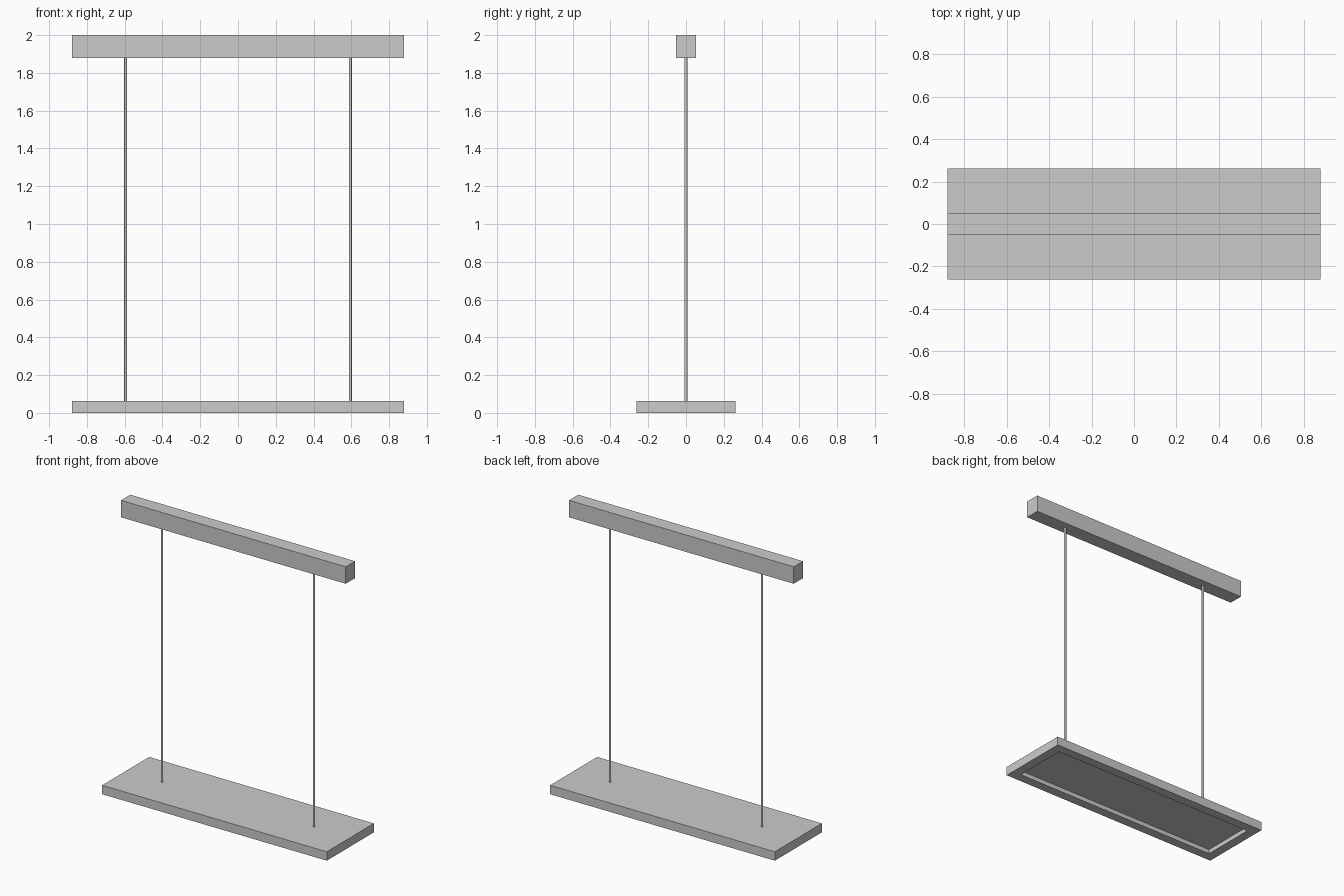
import bpy, bmesh

if "Cube" in bpy.data.objects:
    bpy.data.objects.remove(bpy.data.objects["Cube"])

metal = bpy.data.materials.new("light grey metal")
metal.diffuse_color = (0.6, 0.6, 0.6, 1)
metal.use_nodes = True
metal.node_tree.nodes["Principled BSDF"].inputs["Base Color"].default_value = metal.diffuse_color


def finish(name, bm):
    mesh = bpy.data.meshes.new(name)
    bm.normal_update()
    bm.to_mesh(mesh)
    bm.free()
    mesh.materials.append(metal)
    obj = bpy.data.objects.new(name, mesh)
    bpy.context.collection.objects.link(obj)
    return obj


def box(size, z0):
    bm = bmesh.new()
    bmesh.ops.create_cube(bm, size=1)
    bmesh.ops.scale(bm, vec=size, verts=bm.verts)
    bmesh.ops.translate(bm, vec=(0, 0, z0 + size[2] / 2), verts=bm.verts)
    bm.normal_update()
    return bm


# Ceiling beam
finish("ceiling_beam", box((1.76, 0.104, 0.12), 1.88))

# Lamp panel with a rectangular recess in its underside
bm = box((1.76, 0.526, 0.063), 0)
under = [f for f in bm.faces if f.normal.z < -0.9]
bmesh.ops.inset_region(bm, faces=under, thickness=0.066, use_even_offset=True)
# extrude the inner face straight up into the panel
ext = bmesh.ops.extrude_discrete_faces(bm, faces=under)
for f in ext["faces"]:
    bmesh.ops.translate(bm, vec=(0, 0, 0.031), verts=f.verts)
finish("lamp_panel", bm)

# Two suspension rods
for side, x in (("left", -0.595), ("right", 0.595)):
    bm = bmesh.new()
    bmesh.ops.create_cone(bm, cap_ends=True, segments=16, radius1=0.0075,
                          radius2=0.0075, depth=1.83)
    bmesh.ops.translate(bm, vec=(x, 0, 0.97), verts=bm.verts)
    for f in bm.faces:
        f.smooth = abs(f.normal.z) < 0.5
    for e in bm.edges:
        e.smooth = all(f.smooth for f in e.link_faces)
    finish(side + "_rod", bm)
